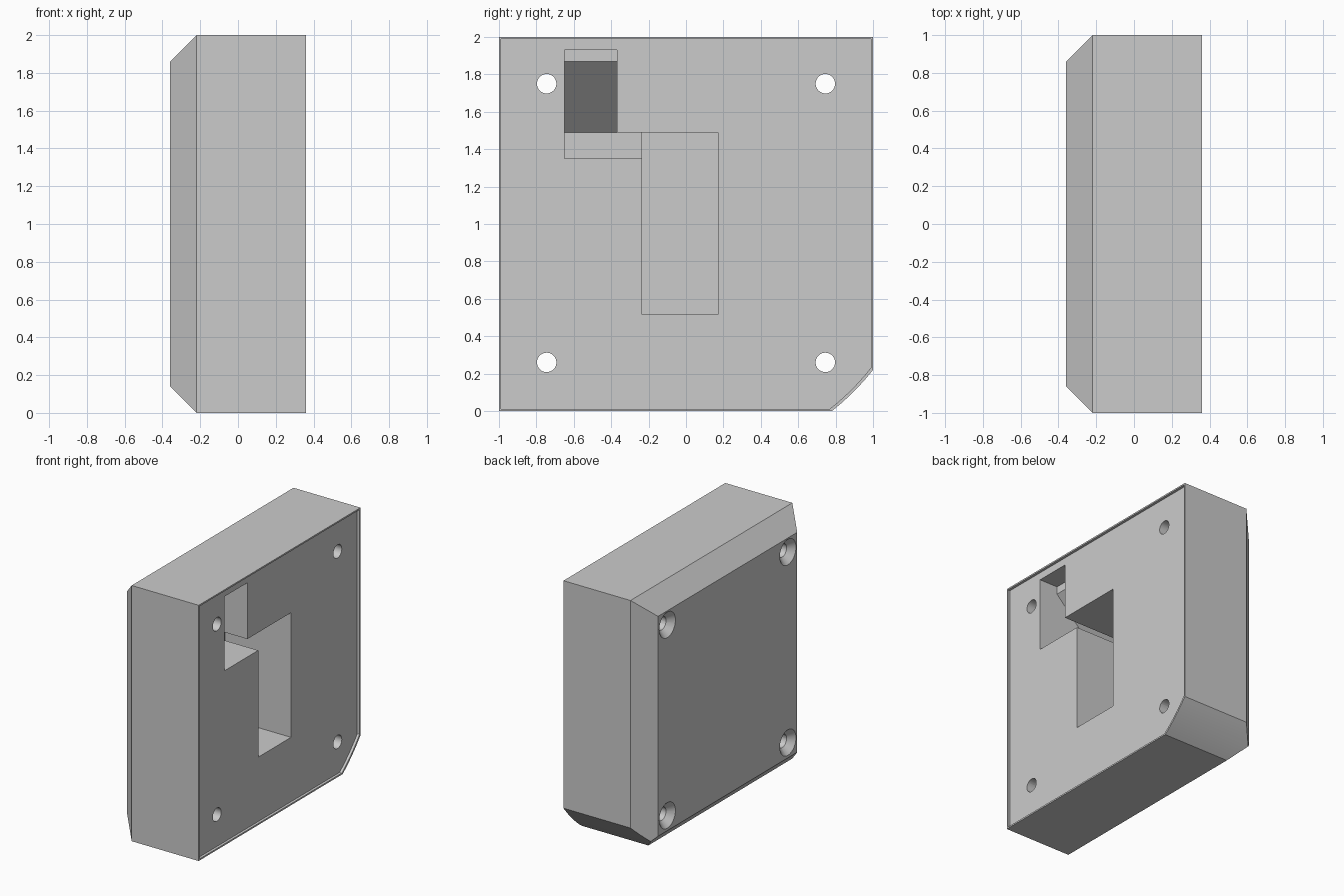
import bpy
import bmesh
import math
from mathutils import Matrix, Vector

default = bpy.data.objects.get("Cube")
if default:
    bpy.data.objects.remove(default, do_unlink=True)

grey = bpy.data.materials.new("plain_grey")
grey.use_nodes = True
grey.diffuse_color = (0.6, 0.6, 0.6, 1)
grey.node_tree.nodes["Principled BSDF"].inputs["Base Color"].default_value = (0.6, 0.6, 0.6, 1)


def make_object(name, bm):
    bmesh.ops.recalc_face_normals(bm, faces=bm.faces)
    mesh = bpy.data.meshes.new(name)
    bm.to_mesh(mesh)
    bm.free()
    mesh.materials.append(grey)
    obj = bpy.data.objects.new(name, mesh)
    bpy.context.collection.objects.link(obj)
    return obj


def prism(name, points, offset):
    """Extrude a closed loop of 3D points along an offset."""
    bm = bmesh.new()
    face = bm.faces.new([bm.verts.new(p) for p in points])
    result = bmesh.ops.extrude_face_region(bm, geom=[face])
    moved = [v for v in result["geom"] if isinstance(v, bmesh.types.BMVert)]
    bmesh.ops.translate(bm, verts=moved, vec=offset)
    if face.is_valid and len(bm.faces) == len(points) + 1:
        bm.faces.new(list(face.verts))
    return make_object(name, bm)


def outline(x, half, radius, steps=16):
    """Square in the YZ plane with its low back corner cut by a centred arc."""
    start = math.acos(half / radius)
    pts = [(x, half, 1 + half), (x, -half, 1 + half), (x, -half, 1 - half)]
    for i in range(steps + 1):
        a = -math.pi / 2 + start + (math.pi / 2 - 2 * start) * i / steps
        pts.append((x, radius * math.cos(a), 1 + radius * math.sin(a)))
    return pts


def block(name, x0, x1, y0, y1, z0, z1):
    return prism(name, [(x0, y0, z0), (x1, y0, z0), (x1, y0, z1), (x0, y0, z1)],
                 (0, y1 - y0, 0))


def cone(name, x0, x1, r0, r1, y, z):
    bm = bmesh.new()
    bmesh.ops.create_cone(bm, cap_ends=True, segments=32, radius1=r0, radius2=r1,
                          depth=x1 - x0,
                          matrix=Matrix.Translation(((x0 + x1) / 2, y, z))
                          @ Matrix.Rotation(math.pi / 2, 4, "Y"))
    return make_object(name, bm)


def carve(target, cutter, operation="DIFFERENCE"):
    mod = target.modifiers.new("carve", "BOOLEAN")
    mod.operation = operation
    mod.solver = "EXACT"
    mod.object = cutter
    bpy.context.view_layer.objects.active = target
    bpy.ops.object.modifier_apply(modifier=mod.name)
    bpy.data.objects.remove(cutter, do_unlink=True)


# Square case with a wide bevel around its -x face
bm = bmesh.new()
rings = []
for x, half in ((0.36, 1), (-0.22, 1), (-0.36, 0.86)):
    rings.append([bm.verts.new((x, sy * half, 1 + sz * half))
                  for sy, sz in ((-1, -1), (1, -1), (1, 1), (-1, 1))])
for a, b in zip(rings, rings[1:]):
    for i in range(4):
        j = (i + 1) % 4
        bm.faces.new((a[i], a[j], b[j], b[i]))
bm.faces.new(rings[0])
bm.faces.new(rings[-1])
case = make_object("case_body", bm)

# Rounded-off lower back corner, and shallow recess inside a thin rim
carve(case, prism("corner_cutter", outline(-0.6, 1.1, 1.268), (1.2, 0, 0)), "INTERSECT")
carve(case, prism("rim_cutter", outline(0.34, 0.988, 1.252), (0.2, 0, 0)))

# Main pocket, and side channel with a ramped roof
carve(case, block("pocket_cutter", -0.23, 0.5, -0.235, 0.17, 0.515, 1.49))
carve(case, block("channel_cutter", -0.2, 0.5, -0.65, -0.2, 1.35, 1.49))
ramp = [(0.5, 1.4), (-0.2, 1.4), (-0.2, 1.49), (0.18, 1.87), (0.18, 1.93), (0.5, 1.93)]
carve(case, prism("ramp_cutter", [(x, -0.65, z) for x, z in ramp], (0, 0.28, 0)))

# Four countersunk screw holes
for y in (-0.745, 0.745):
    for z in (0.26, 1.75):
        carve(case, cone("hole_cutter", -0.6, 0.6, 0.052, 0.052, y, z))
        carve(case, cone("countersink_cutter", -0.41, -0.31, 0.15, 0.05, y, z))

bpy.ops.object.select_all(action="DESELECT")
case.select_set(True)
bpy.context.view_layer.objects.active = case
bpy.ops.object.shade_smooth_by_angle(angle=math.radians(25))
